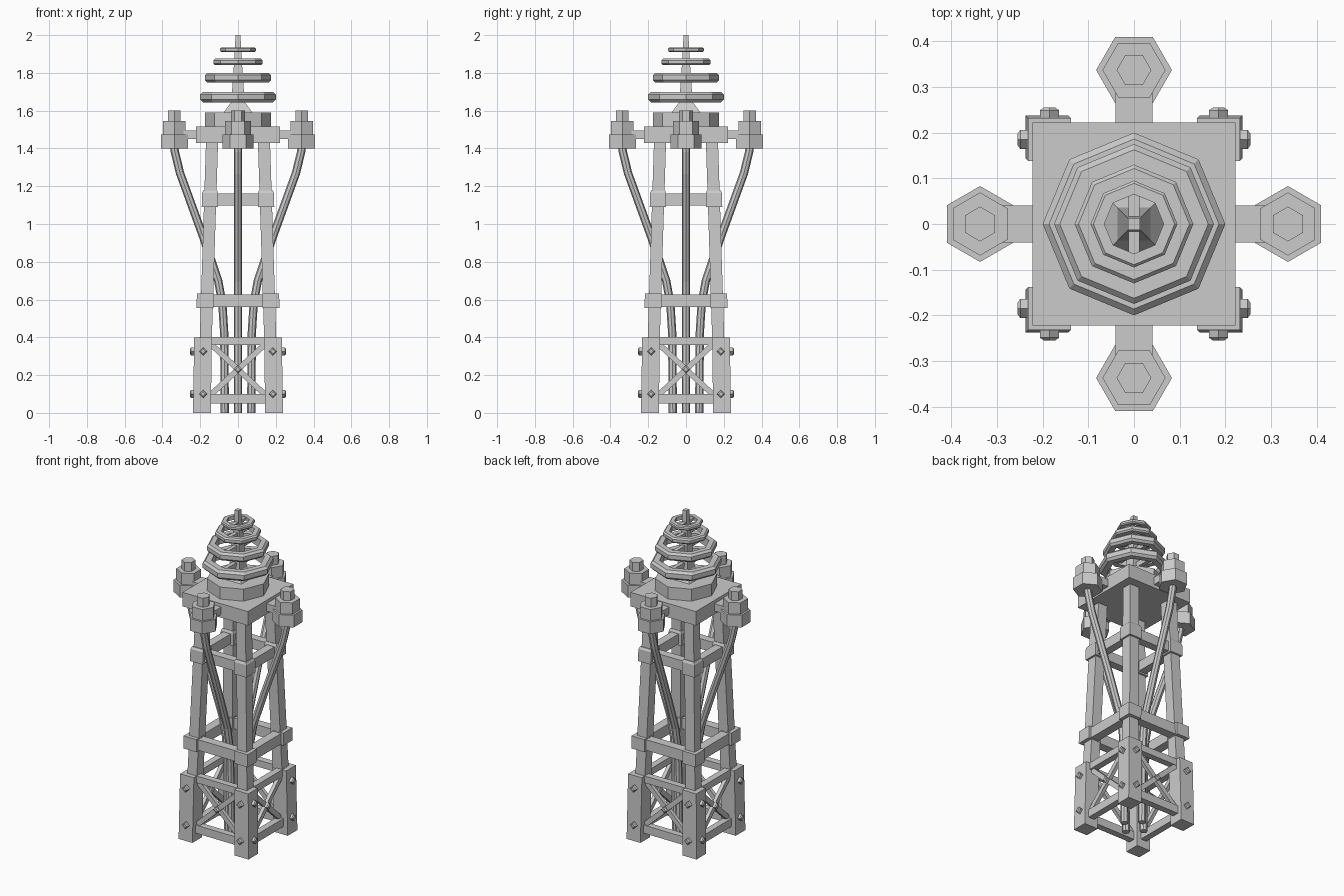
import bpy, bmesh, math
from mathutils import Vector, Matrix

if "Cube" in bpy.data.objects:
    bpy.data.objects.remove(bpy.data.objects["Cube"])


def finish(name, bm):
    bmesh.ops.recalc_face_normals(bm, faces=bm.faces)
    me = bpy.data.meshes.new(name)
    bm.to_mesh(me)
    bm.free()
    ob = bpy.data.objects.new(name, me)
    bpy.context.collection.objects.link(ob)
    return ob


def skin(name, loops, closed=False):
    """Bridge equal-length point loops into a solid."""
    bm = bmesh.new()
    vs = [[bm.verts.new(p) for p in lp] for lp in loops]
    n, k = len(vs[0]), len(vs)
    for i in range(k if closed else k - 1):
        a, b = vs[i], vs[(i + 1) % k]
        for j in range(n):
            bm.faces.new((a[j], a[(j + 1) % n], b[(j + 1) % n], b[j]))
    if not closed:
        bm.faces.new(vs[0])
        bm.faces.new(vs[-1])
    return finish(name, bm)


def ngon(c, r, n, phase=0.0):
    return [Vector((c[0] + r * math.cos(phase + 2 * math.pi * i / n),
                    c[1] + r * math.sin(phase + 2 * math.pi * i / n), c[2])) for i in range(n)]


def prism(name, sections, n, phase=0.0):
    """Sections are (x, y, z, radius)."""
    return skin(name, [ngon(s[:3], s[3], n, phase) for s in sections])


def post(name, sections):
    """Square post; the section radius is the half width."""
    return prism(name, [(x, y, z, h * math.sqrt(2)) for x, y, z, h in sections], 4, math.pi / 4)


def box(name, c, size):
    x, y, z = (s / 2 for s in size)
    lo = [Vector(c) + Vector(p) for p in ((-x, -y, -z), (x, -y, -z), (x, y, -z), (-x, y, -z))]
    return skin(name, [lo, [p + Vector((0, 0, 2 * z)) for p in lo]])


def tube(name, pts, r, n):
    """Tube along a path lying in the xz plane."""
    pts = [Vector(p) for p in pts]
    loops = []
    for i, p in enumerate(pts):
        t = (pts[min(i + 1, len(pts) - 1)] - pts[max(i - 1, 0)]).normalized()
        u = Vector((0, 1, 0))
        v = t.cross(u)
        loops.append([p + r * (math.cos(a) * u + math.sin(a) * v)
                      for a in (2 * math.pi * j / n for j in range(n))])
    return skin(name, loops)


def turn(ob, k):
    ob.data.transform(Matrix.Rotation(k * math.pi / 2, 4, 'Z'))


def bolt(name, x, y, z, k):
    """Diamond-headed bolt pointing along +x, then turned to side k."""
    loops = []
    for d, r in ((-0.01, .021), (.012, .021), (.018, .012)):
        loops.append([Vector((x + d, y + r * math.cos(i * math.pi / 2),
                              z + r * math.sin(i * math.pi / 2))) for i in range(4)])
    turn(skin(name, loops), k)


# Legs with feet and collars
for sx in (-1, 1):
    for sy in (-1, 1):
        def at(c, z, h):
            return (sx * c, sy * c, z, h)
        post("foot", [at(.191, 0, .047), at(.185, .40, .047)])
        post("leg", [at(.172, .35, .032), at(.137, 1.45, .032)])
        post("lower_collar", [at(.175, .555, .044), at(.174, .632, .044)])
        post("upper_collar", [at(.149, 1.09, .043), at(.148, 1.165, .043),
                              at(.147, 1.178, .036)])

cable_path = [(.337, 0, 1.42), (.335, 0, 1.385), (.307, 0, 1.27), (.18, 0, .92),
              (.105, 0, .70), (.083, 0, .58), (.073, 0, .42), (.07, 0, 0)]

# Everything that repeats on the four sides
for k in range(4):
    # horizontal beams
    for name, c, z, h, t in (("base_beam", .19, .075, .05, .04), ("foot_top_beam", .185, .38, .042, .04),
                             ("lower_beam", .175, .593, .066, .055), ("upper_beam", .149, 1.13, .062, .05)):
        turn(box(name, (c, 0, z), (t, 2 * c, h)), k)
    # cross braces
    for s in (-1, 1):
        ob = box("cross_brace", (0, 0, 0), (.022, .42, .03))
        ob.data.transform(Matrix.Translation((.187 + s * .004, 0, .23)) @
                          Matrix.Rotation(s * math.atan2(.27, .29), 4, 'X'))
        turn(ob, k)
    bolt("brace_bolt", .198, 0, .23, k)
    for y in (-.185, .185):
        for z in (.1, .325):
            bolt("foot_bolt", .237, y, z, k)
    # arm with stacked hexagonal insulator and its cable
    turn(box("arm", (.255, 0, 1.473), (.17, .082, .046)), k)
    for name, z0, z1, r in (("insulator_base", 1.40, 1.475, .083), ("insulator_body", 1.475, 1.545, .069),
                            ("insulator_cap", 1.53, 1.60, .038)):
        turn(prism(name, [(.337, 0, z0, r), (.337, 0, z1, r)], 6, math.pi / 6), k)
    turn(tube("cable", cable_path, .022, 8), k)

# Platform and drum
box("platform", (0, 0, 1.473), (.444, .444, .086))
prism("drum", [(0, 0, 1.51, .175), (0, 0, 1.59, .175)], 8)

# Mast
post("mast", [(0, 0, 1.585, .08), (0, 0, 1.645, .036), (0, 0, 1.75, .028),
              (0, 0, 1.90, .018), (0, 0, 2.0, .013)])

# Octagonal coil rings with chamfered outer edges, and their crossbars
for z, h, ro, w in ((1.672, .056, .20, .05), (1.775, .05, .175, .045),
                    (1.858, .034, .13, .036), (1.923, .024, .095, .03)):
    e = h * .25
    prof = [(ro - w, -h / 2), (ro - e, -h / 2), (ro, -h / 2 + e),
            (ro, h / 2 - e), (ro - e, h / 2), (ro - w, h / 2)]
    skin("coil_ring", [ngon((0, 0, z + dz), r, 8) for r, dz in prof], closed=True)
    box("ring_crossbar", (0, 0, z), (.024, 2 * (ro - w / 2), h * .6))
